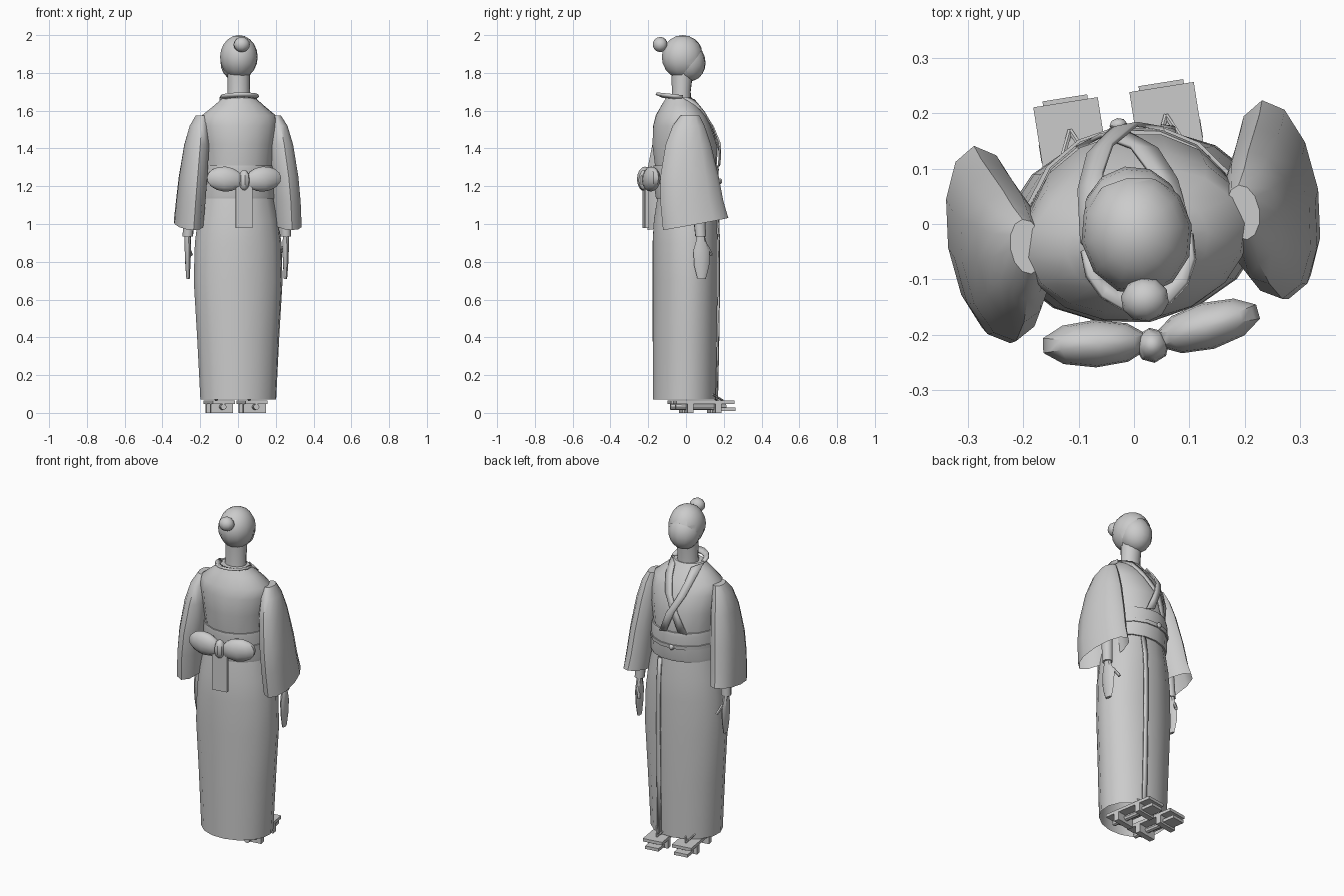
import bpy, bmesh, math
from mathutils import Vector, Matrix

if "Cube" in bpy.data.objects:
    bpy.data.objects.remove(bpy.data.objects["Cube"])

TURN = Matrix.Rotation(math.radians(9), 4, 'Z')   # whole figure is turned slightly
GREY = bpy.data.materials.new("plain_grey")
GREY.diffuse_color = (0.6, 0.6, 0.6, 1)
GREY.use_nodes = True
GREY.node_tree.nodes["Principled BSDF"].inputs["Base Color"].default_value = GREY.diffuse_color


def finish(name, bm, angle=40):
    bmesh.ops.recalc_face_normals(bm, faces=bm.faces)
    me = bpy.data.meshes.new(name)
    bm.to_mesh(me)
    bm.free()
    me.transform(TURN)
    ob = bpy.data.objects.new(name, me)
    bpy.context.collection.objects.link(ob)
    me.materials.append(GREY)
    bpy.ops.object.select_all(action='DESELECT')
    ob.select_set(True)
    bpy.context.view_layer.objects.active = ob
    bpy.ops.object.shade_smooth_by_angle(angle=math.radians(angle))
    return ob


def loft(name, levels, n=16, bottom=False, top=True, side=1, tilt=0.0):
    """Stack of ovals; level = (z, x centre, x radius, y back, y front)."""
    bm = bmesh.new()
    rings = []
    for i, (z, xc, rx, yb, yf) in enumerate(levels):
        ring = []
        for k in range(n):
            a = 2 * math.pi * k / n
            s = math.sin(a)
            dz = tilt * s if i == 0 else 0
            ring.append(bm.verts.new((side * (xc + rx * math.cos(a)),
                                      (yb + yf) / 2 + (yf - yb) / 2 * s, z + dz)))
        rings.append(ring)
    for a, b in zip(rings, rings[1:]):
        for k in range(n):
            j = (k + 1) % n
            bm.faces.new((a[k], a[j], b[j], b[k]))
    if bottom:
        bm.faces.new(rings[0])
    if top:
        bm.faces.new(rings[-1])
    return finish(name, bm)


def ball(name, loc, size, u=12, v=8, rot=None, cut=None):
    bm = bmesh.new()
    bmesh.ops.create_uvsphere(bm, u_segments=u, v_segments=v, radius=1)
    m = Matrix.Translation(loc) @ (rot or Matrix()) @ Matrix.Diagonal((*size, 1))
    bm.transform(m)
    if cut:
        bmesh.ops.bisect_plane(bm, geom=bm.verts[:] + bm.edges[:] + bm.faces[:],
                               plane_co=cut[0], plane_no=cut[1], clear_inner=True)
    return finish(name, bm)


def box(name, lo, hi):
    bm = bmesh.new()
    bmesh.ops.create_cube(bm, size=1)
    lo, hi = Vector(lo), Vector(hi)
    bm.transform(Matrix.Translation((lo + hi) / 2) @ Matrix.Diagonal((*(hi - lo), 1)))
    return finish(name, bm, 30)


def rod(name, a, b, r, n=8):
    a, b = Vector(a), Vector(b)
    bm = bmesh.new()
    bmesh.ops.create_cone(bm, cap_ends=True, segments=n, radius1=r, radius2=r,
                          depth=(b - a).length)
    bm.transform(Matrix.Translation((a + b) / 2)
                 @ (b - a).to_track_quat('Z', 'Y').to_matrix().to_4x4())
    return finish(name, bm)


def ribbon(name, pairs, thick=0.008):
    """Strip of cloth between pairs of edge points."""
    bm = bmesh.new()
    rows = [(bm.verts.new(a), bm.verts.new(b)) for a, b in pairs]
    for p, q in zip(rows, rows[1:]):
        bm.faces.new((p[0], p[1], q[1], q[0]))
    ob = finish(name, bm)
    mod = ob.modifiers.new("thickness", 'SOLIDIFY')
    mod.thickness, mod.offset = thick, 0
    return ob


SKIRT = [(0.07, 0, .203, -.178, .160), (0.4, 0, .220, -.178, .165),
         (0.7, 0, .238, -.178, .168), (0.9, 0, .232, -.178, .168),
         (1.02, 0, .216, -.172, .165), (1.16, 0, .187, -.150, .150)]
TORSO = [(1.14, 0, .185, -.150, .150), (1.30, 0, .180, -.165, .162),
         (1.42, 0, .195, -.180, .165), (1.52, 0, .207, -.175, .130),
         (1.575, 0, .198, -.160, .100), (1.63, 0, .130, -.130, .060),
         (1.67, 0, .085, -.105, .030)]


def on_front(levels, x, z, lift):
    """Point on the front surface of a loft, lifted outwards."""
    for a, b in zip(levels, levels[1:]):
        if z <= b[0] or b is levels[-1]:
            t = min(1, max(0, (z - a[0]) / (b[0] - a[0])))
            rx, yb, yf = (a[i] + (b[i] - a[i]) * t for i in (2, 3, 4))
            c = math.sqrt(max(0, 1 - (x / rx) ** 2))
            return Vector((x, (yb + yf) / 2 + (yf - yb) / 2 * c + lift, z))


# robe body
loft("skirt", SKIRT, top=True)
loft("torso", TORSO)
ribbon("skirt_overlap_edge", [(on_front(SKIRT, .075, z, .008), on_front(SKIRT, .1, z, .008))
                              for z in (.07, .4, .7, .9, 1.02, 1.13)])

# sash with cord and clasp
loft("sash", [(1.135, 0, .197, -.160, .162), (1.15, 0, .197, -.164, .166),
              (1.29, 0, .190, -.176, .176), (1.31, 0, .187, -.174, .172)], bottom=True)
loft("sash_cord", [(1.215, 0, .198, -.176, .178), (1.237, 0, .198, -.178, .180)], bottom=True)
ball("cord_clasp", (0, .182, 1.226), (.016, .012, .016), 8, 6)

# bow on the back
for s, side in ((-1, "left"), (1, "right")):
    ball("bow_loop_" + side, (s * .103, -.203, 1.238), (.1, .043, .066), 10, 8,
         Matrix.Rotation(s * .12, 4, 'Z') @ Matrix.Rotation(-s * .1, 4, 'Y'))
ball("bow_knot", (-.002, -.222, 1.232), (.031, .032, .055), 8, 8)
box("bow_tail", (-.047, -.226, .98), (.043, -.204, 1.2))

# collar: raised ring at the nape and two crossing bands
arc = [math.radians(a) for a in range(170, 371, 25)]
ribbon("nape_collar", [((.078 * math.cos(a), -.052 + .072 * math.sin(a), 1.665 - .01 * math.sin(a)),
                        (.102 * math.cos(a), -.052 + .108 * math.sin(a), 1.678 - .012 * math.sin(a)))
                       for a in arc], .014)
for s, side, lift in ((1, "inner", .007), (-1, "outer", .017)):
    path = [(.078, 1.665), (.068, 1.6), (.042, 1.52), (-.008, 1.43), (-.055, 1.31)]
    ribbon("collar_band_" + side, [(on_front(TORSO, s * (x - .026), z - .006, lift),
                                    on_front(TORSO, s * (x + .022), z + .006, lift))
                                   for x, z in path])

# neck, head, hair
loft("neck", [(1.62, 0, .064, -.085, .03), (1.70, 0, .060, -.075, .025),
              (1.82, 0, .060, -.08, .04)], n=12, bottom=True)
ball("face", (0, .01, 1.86), (.092, .094, .106), 12, 10, Matrix.Rotation(.3, 4, 'X'))
ball("hair_cap", (.002, -.018, 1.884), (.101, .112, .116), 12, 10,
     cut=((0, .085, 1.93), Vector((0, -.15, .125)).normalized()))
ball("hair_bun", (-.002, -.138, 1.95), (.044, .04, .04), 10, 8)

for s, side in ((-1, "left"), (1, "right")):
    # wide open sleeve, higher at the front of the hem
    loft("sleeve_" + side, [(1.0, .264, .075, -.165, .185), (1.12, .255, .076, -.178, .16),
                            (1.25, .244, .074, -.176, .137), (1.42, .225, .066, -.145, .098),
                            (1.52, .212, .050, -.105, .066), (1.575, .198, .030, -.06, .04)],
         n=12, side=s, tilt=.032)
    # forearm, hand and thumb
    loft("forearm_" + side, [(.935, .263, .028, .008, .066), (1.2, .25, .034, -.02, .055)],
         n=10, bottom=True, side=s)
    loft("hand_" + side, [(.71, .261, .009, .02, .065), (.78, .262, .013, .002, .083),
                          (.86, .262, .017, -.002, .086), (.92, .263, .017, .015, .062),
                          (.96, .263, .017, .018, .058)], n=8, bottom=True, side=s)
    rod("thumb_" + side, (s * .258, .07, .885), (s * .235, .1, .835), .009, 6)

    # wooden sandal: board, two cross bars, long rail, toe plate, thong
    x = s * .088
    box("sandal_board_" + side, (x - .059, -.075, .048), (x + .059, .237, .066))
    for y, part in ((0.0, "rear"), (.15, "fore")):
        box(f"sandal_{part}_bar_{side}", (x - .06, y - .015, 0), (x + .06, y + .018, .048))
    rod("sandal_rail_" + side, (x, -.07, .032), (x, .2, .03), .016)
    box("sandal_toe_plate_" + side, (x - .041, .17, .01), (x + .041, .245, .028))
    for d in (-1, 1):
        rod(f"sandal_thong_{'outer' if d == s else 'inner'}_{side}",
            (x, .185, .066), (x + d * .03, .12, .1), .005, 6)
